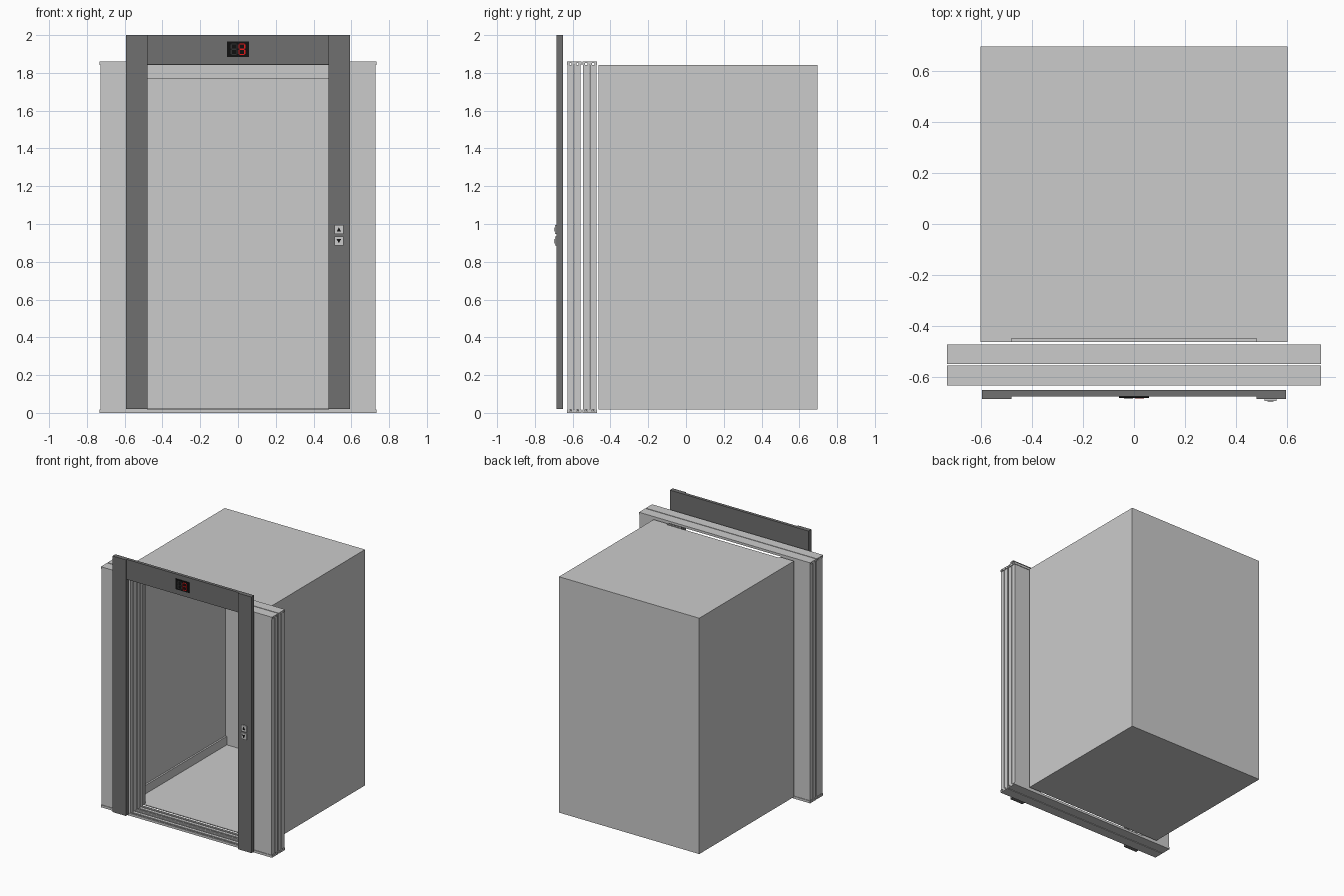
import bpy, bmesh

if "Cube" in bpy.data.objects:
    bpy.data.objects.remove(bpy.data.objects["Cube"])


def material(name, rgb):
    m = bpy.data.materials.new(name)
    m.diffuse_color = (*rgb, 1)
    m.use_nodes = True
    m.node_tree.nodes["Principled BSDF"].inputs["Base Color"].default_value = m.diffuse_color
    return m


DARK = material("dark_metal", (0.16, 0.16, 0.16))
BLACK = material("black_glass", (0.005, 0.005, 0.005))
DIM = material("unlit_segment", (0.03, 0.03, 0.03))
RED = material("lit_segment", (0.8, 0.01, 0.01))


def finish(name, bm, mat=None):
    bmesh.ops.recalc_face_normals(bm, faces=bm.faces)
    me = bpy.data.meshes.new(name)
    bm.to_mesh(me)
    bm.free()
    ob = bpy.data.objects.new(name, me)
    bpy.context.collection.objects.link(ob)
    if mat:
        me.materials.append(mat)
    return ob


def box(name, x, y, z, mat=None):
    bm = bmesh.new()
    bmesh.ops.create_cube(bm, size=1)
    for v in bm.verts:
        v.co = [a + (c + 0.5) * (b - a) for c, (a, b) in zip(v.co, (x, y, z))]
    return finish(name, bm, mat)


def prism(name, points, direction, mat=None):
    """Extrude a closed outline of 3D points along a direction."""
    bm = bmesh.new()
    face = bm.faces.new([bm.verts.new(p) for p in points])
    geo = bmesh.ops.extrude_face_region(bm, geom=[face])["geom"]
    bmesh.ops.translate(bm, vec=direction,
                        verts=[g for g in geo if isinstance(g, bmesh.types.BMVert)])
    return finish(name, bm, mat)


def mirrored(name, x, y, z, mat=None):
    for side, s in (("left", -1), ("right", 1)):
        box(f"{side}_{name}", sorted((s * x[0], s * x[1])), y, z, mat)


# Cab: floor, thick roof, back, side walls and narrow front returns
box("cab_floor", (-0.6, 0.6), (-0.462, 0.695), (0.018, 0.024))
box("cab_roof", (-0.585, 0.585), (-0.447, 0.68), (1.77, 1.842))
box("cab_back_wall", (-0.6, 0.6), (0.68, 0.695), (0.024, 1.842))
mirrored("cab_wall", (0.585, 0.6), (-0.447, 0.68), (0.024, 1.842))
mirrored("cab_front_return", (0.48, 0.6), (-0.462, -0.447), (0.024, 1.842))
mirrored("cab_skirting", (0.572, 0.585), (-0.447, 0.68), (0.024, 0.09))

# Two telescoping door sets: grooved sill, grooved head rail, stacked panels
for label, y0 in (("landing", -0.631), ("cab", -0.548)):
    depth = 0.077
    outline = [(0, 0), (depth, 0), (depth, 0.018)]
    for c in (0.057, 0.020):
        outline += [(c + 0.006, 0.018), (c + 0.006, 0.008),
                    (c - 0.006, 0.008), (c - 0.006, 0.018)]
    outline.append((0, 0.018))
    for part, base, s in (("sill", 0.0, 1), ("head_rail", 1.86, -1)):
        prism(f"{label}_door_{part}",
              [(-0.732, y0 + y, base + s * z) for y, z in outline], (1.464, 0, 0))
    for i, c in enumerate((0.020, 0.057)):
        y = y0 + c
        mirrored(f"{label}_door_panel_{i + 1}", (0.48, 0.728),
                 (y - 0.0165, y + 0.0165), (0.0185, 1.8415))
        mirrored(f"{label}_door_guide_{i + 1}", (0.49, 0.72),
                 (y - 0.004, y + 0.004), (0.009, 0.0185))

# Dark landing surround
mirrored("surround_post", (0.48, 0.594), (-0.685, -0.65), (0.02, 2.0), DARK)
box("surround_header", (-0.48, 0.48), (-0.674, -0.65), (1.845, 2.0), DARK)

# Floor indicator: dark plate with two banks of segment lamps
box("indicator_plate", (-0.058, 0.058), (-0.680, -0.674), (1.885, 1.965), BLACK)
w, h, t = 0.013, 0.027, 0.003
for bank, cx, mat in (("left", -0.021, DIM), ("right", 0.021, RED)):
    cz = 1.925
    for k in (-1, 0, 1):
        z = cz + k * h
        box(f"{bank}_lamp_bar_{k + 2}", (cx - w, cx + w), (-0.682, -0.680),
            (z - t, z + t), mat)
    for sx in (-1, 1):
        for sz in (-1, 1):
            x, z = cx + sx * (w + 0.002), cz + sz * h / 2
            box(f"{bank}_lamp_upright", (x - t, x + t), (-0.682, -0.680),
                (z - h / 2 + 0.003, z + h / 2 - 0.003), mat)

# Call buttons with raised triangles
for label, cz, s in (("up", 0.97, 1), ("down", 0.91, -1)):
    cx = 0.534
    box(f"{label}_button", (cx - 0.024, cx + 0.024), (-0.693, -0.685),
        (cz - 0.024, cz + 0.024))
    prism(f"{label}_button_arrow",
          [(cx - 0.012, -0.693, cz - s * 0.010), (cx + 0.012, -0.693, cz - s * 0.010),
           (cx, -0.693, cz + s * 0.012)], (0, -0.002, 0), BLACK)
